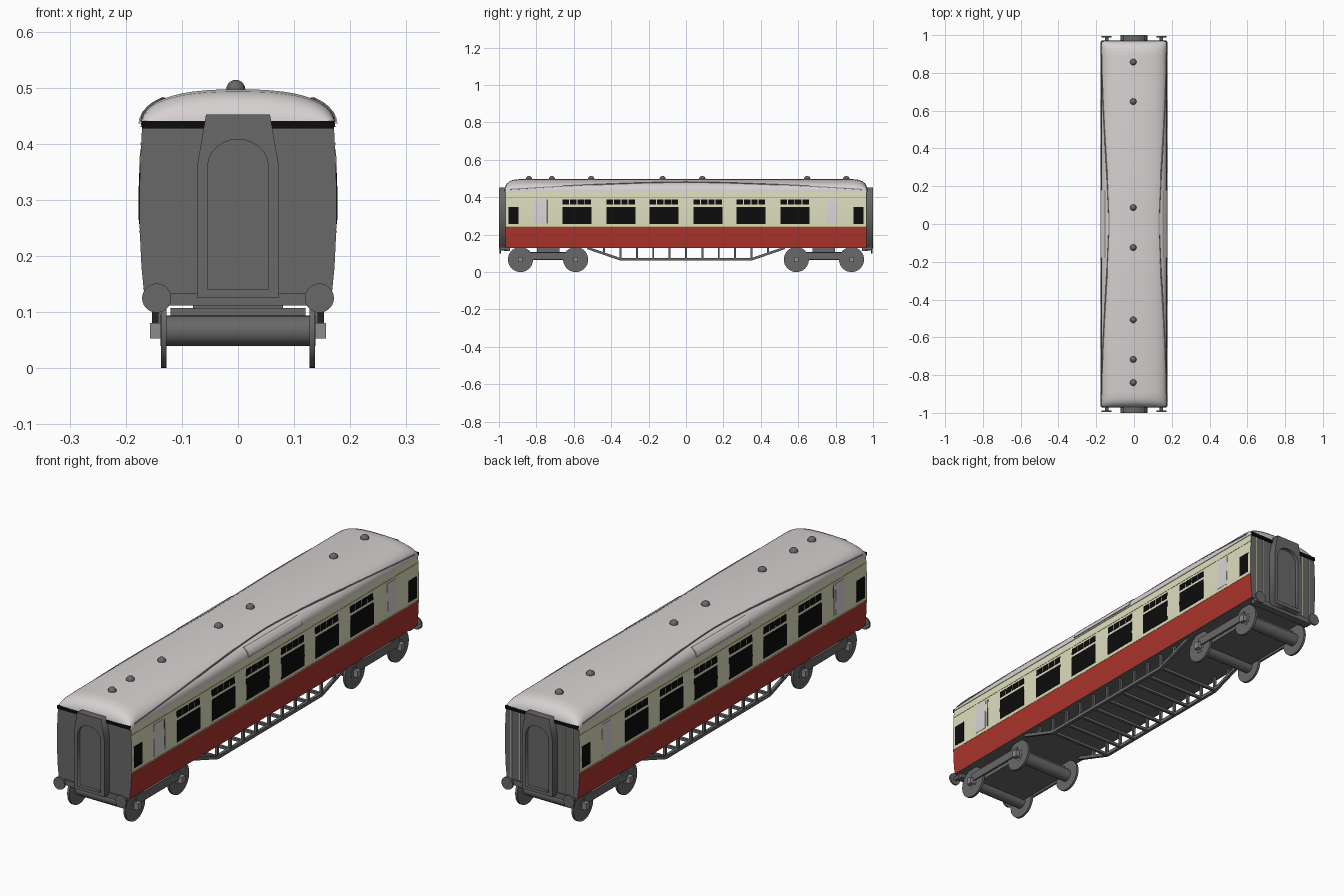
import bpy, bmesh, math
from mathutils import Matrix, Vector

if "Cube" in bpy.data.objects:
    bpy.data.objects.remove(bpy.data.objects["Cube"])


def mat(name, r, g, b):
    m = bpy.data.materials.new(name)
    m.diffuse_color = [(c / 255 / 12.92 if c < 11 else ((c / 255 + .055) / 1.055) ** 2.4)
                       for c in (r, g, b)] + [1]
    m.use_nodes = True
    m.node_tree.nodes["Principled BSDF"].inputs["Base Color"].default_value = m.diffuse_color
    return m


RED = mat("crimson", 172, 52, 44)
CREAM = mat("cream", 222, 222, 192)
ROOF = mat("roof_white", 214, 209, 208)
GREY = mat("dark_grey", 104, 104, 104)
BLACK = mat("black", 12, 12, 12)
DOOR = mat("door_grey", 218, 212, 214)
LINE = mat("lining", 188, 184, 130)
BOX = mat("axlebox_grey", 140, 140, 140)


def finish(name, bm, mats, smooth=None):
    bmesh.ops.recalc_face_normals(bm, faces=bm.faces)
    me = bpy.data.meshes.new(name)
    bm.to_mesh(me)
    bm.free()
    ob = bpy.data.objects.new(name, me)
    bpy.context.collection.objects.link(ob)
    for m in mats:
        me.materials.append(m)
    if smooth:
        bpy.ops.object.select_all(action='DESELECT')
        ob.select_set(True)
        bpy.context.view_layer.objects.active = ob
        bpy.ops.object.shade_smooth_by_angle(angle=math.radians(smooth))
    return ob


def add_box(bm, x0, x1, y0, y1, z0, z1):
    m = Matrix.Translation(((x0 + x1) / 2, (y0 + y1) / 2, (z0 + z1) / 2)) @ \
        Matrix.Diagonal((abs(x1 - x0), abs(y1 - y0), abs(z1 - z0), 1))
    bmesh.ops.create_cube(bm, size=1, matrix=m)


def add_cyl(bm, r, depth, loc, axis, seg=28):
    rot = Matrix.Rotation(math.pi / 2, 4, axis)
    bmesh.ops.create_cone(bm, cap_ends=True, segments=seg, radius1=r, radius2=r, depth=depth,
                          matrix=Matrix.Translation(loc) @ rot)


def loft(bm, rings, closed=True):
    rows = [[bm.verts.new(p) for p in ring] for ring in rings]
    n = len(rows[0])
    for a, b in zip(rows, rows[1:]):
        for i in range(n if closed else n - 1):
            j = (i + 1) % n
            bm.faces.new((a[i], a[j], b[j], b[i]))
    if closed:
        bm.faces.new(rows[0])
        bm.faces.new(rows[-1])


# Side wall curve: half width at a given height
PROFILE = [(.13, .167), (.18, .172), (.242, .175), (.30, .176), (.36, .1745), (.43, .171)]


def side_x(z):
    for (z0, x0), (z1, x1) in zip(PROFILE, PROFILE[1:]):
        if z <= z1 + 1e-6:
            return x0 + (x1 - x0) * (z - z0) / (z1 - z0)
    return PROFILE[-1][1]


# Body shell: red below the waist, cream above, grey ends and floor
bm = bmesh.new()
ring = [(x, z) for z, x in PROFILE] + [(-x, z) for z, x in reversed(PROFILE)]
loft(bm, [[(x, y, z) for x, z in ring] for y in (-.965, .965)])
bm.normal_update()
for f in bm.faces:
    if abs(f.normal.y) > .5 or abs(f.normal.z) > .8:
        f.material_index = 2
    else:
        f.material_index = 0 if f.calc_center_median().z < .242 else 1
finish("coach_body", bm, [RED, CREAM, GREY], 30)


# Thin plates that follow the curve of both sides
def panels(name, rects, m, lift=.0015):
    bm = bmesh.new()
    for y0, y1, z0, z1 in rects:
        zs = [z0] + [z for z, _ in PROFILE if z0 < z < z1] + [z1]
        for s in (-1, 1):
            sec = [(s * (side_x(z) + lift), z) for z in zs] + \
                  [(s * (side_x(z) - .002), z) for z in reversed(zs)]
            loft(bm, [[(x, y, z) for x, z in sec] for y in (y0, y1)])
    finish(name, bm, [m])


starts = [-.66, -.425, -.195, .04, .27, .505]
panels("main_windows", [(y, y + .155, .257, .348) for y in starts], BLACK)
panels("top_lights", [(y + i * .0395, y + i * .0395 + .0345, .36, .388)
                      for y in starts for i in range(4)], BLACK)
panels("end_windows", [(-.95, -.895, .257, .348), (.895, .95, .257, .348)], BLACK)
panels("door_panels", [(-.815, -.755, .257, .39), (.753, .813, .257, .39)], DOOR)
panels("door_edges", [(-.745, -.739, .26, .387)], GREY)
panels("lining_strips", [(-.965, .965, .398, .402), (-.965, .965, .241, .245)], LINE, .001)


# Roof: superellipse section with rounded-down ends
N, BASE, RISE, HALF = 2.5, .43, .067, .1735


def roof_section(y, h, w):
    pts = []
    for i in range(25):
        a = math.pi * i / 24
        c, s = math.cos(a), math.sin(a)
        pts.append((math.copysign(abs(c) ** (2 / N), c) * HALF * w, y,
                    BASE + RISE * h * abs(s) ** (2 / N)))
    return pts


ends = [(.970, .2, .985), (.966, .42, .99), (.958, .64, .995), (.945, .82, 1), (.925, .94, 1), (.89, 1, 1)]
bm = bmesh.new()
loft(bm, [roof_section(-y, h, w) for y, h, w in ends] +
     [roof_section(y, h, w) for y, h, w in reversed(ends)])
finish("roof", bm, [ROOF], 50)


def roof_x(z):
    return HALF * (1 - ((z - BASE) / RISE) ** N) ** (1 / N)


# Arched rain strips, low at the ends and high in the middle
bm = bmesh.new()
for s in (-1, 1):
    rings = []
    for i in range(33):
        y = -.94 + 1.88 * i / 32
        z = .442 + .038 * (1 - abs(y / .94) ** 1.6)
        x = roof_x(z)
        rings.append([(s * (x - .003), y, z - .003), (s * (x + .002), y, z - .002),
                      (s * (x + .001), y, z + .003), (s * (x - .004), y, z + .002)])
    loft(bm, rings)
finish("rain_strips", bm, [BOX])

# Raised boards on the roof edge
bm = bmesh.new()
for s in (-1, 1):
    zs = [.436, .446, .456, .466, .472]
    sec = [(s * (roof_x(z) + .004), z) for z in zs] + [(s * (roof_x(z) - .003), z) for z in reversed(zs)]
    loft(bm, [[(x, y, z) for x, z in sec] for y in (-.18, .18)])
finish("roof_boards", bm, [ROOF])

# Roof ventilators
bm = bmesh.new()
for y in (-.84, -.717, -.507, -.125, .087, .648, .857):
    bmesh.ops.create_uvsphere(bm, u_segments=16, v_segments=10, radius=.017,
                              matrix=Matrix.Translation((-.004, y, .497)))
finish("roof_vents", bm, [GREY], 60)


# Gangway connections: tapered frame with an arched opening and a recessed door
def gangway(name, s):
    outer = [(-.072, .125), (.072, .125), (.072, .365), (.057, .452), (-.057, .452), (-.072, .365)]
    arch = [(.054 * math.cos(a), .36 + .048 * math.sin(a))
            for a in [math.pi * i / 12 for i in range(13)]]
    inner = [(-.054, .14), (.054, .14)] + arch
    cu = bpy.data.curves.new(name, 'CURVE')
    cu.dimensions, cu.fill_mode, cu.extrude = '2D', 'BOTH', .0185
    for pts in (outer, inner):
        sp = cu.splines.new('POLY')
        sp.points.add(len(pts) - 1)
        for p, (x, z) in zip(sp.points, pts):
            p.co = (x, z, 0, 1)
        sp.use_cyclic_u = True
    tmp = bpy.data.objects.new(name + "_tmp", cu)
    bpy.context.collection.objects.link(tmp)
    me = bpy.data.meshes.new_from_object(tmp.evaluated_get(bpy.context.evaluated_depsgraph_get()))
    bpy.data.objects.remove(tmp)
    bm = bmesh.new()
    bm.from_mesh(me)
    bmesh.ops.remove_doubles(bm, verts=bm.verts, dist=1e-5)
    bm.transform(Matrix.Translation((0, s * .9815, 0)) @ Matrix.Rotation(math.pi / 2, 4, 'X'))
    for f in bm.faces:
        f.material_index = 0
    add_box(bm, -.06, .06, s * .96, s * .985, .135, .415)
    finish(name, bm, [GREY])


gangway("front_gangway", -1)
gangway("back_gangway", 1)

# Black strips under the roof ends, pale pipes on the back end
bm = bmesh.new()
for s in (-1, 1):
    add_box(bm, -.171, .171, s * .964, s * .9715, .427, .441)
finish("roof_end_strips", bm, [BLACK])
bm = bmesh.new()
for x in (-.145, -.105, .105, .145):
    add_box(bm, x - .002, x + .002, .964, .968, .14, .425)
finish("back_end_lines", bm, [CREAM])

# Buffer beams, buffers
bm = bmesh.new()
for s in (-1, 1):
    add_box(bm, -.15, .15, s * .94, s * .972, .112, .134)
    for x in (-.145, .145):
        add_cyl(bm, .009, .035, (x, s * .975, .125), 'X', 12)
        add_cyl(bm, .026, .008, (x, s * .992, .125), 'X', 28)
finish("buffers", bm, [GREY], 40)

# Bogies: wheels, thick axles, frame, bolster
bm = bmesh.new()
bx = bmesh.new()
for c in (-.7375, .7375):
    add_box(bm, -.12, .12, c - .147, c + .147, .065, .107)
    add_box(bm, -.08, .08, c - .06, c + .06, .10, .132)
    for s in (-1, 1):
        add_box(bm, s * .134, s * .143, c - .147, c + .147, .068, .104)
    for y in (c - .1475, c + .1475):
        add_cyl(bm, .027, .276, (0, y, .067), 'Y', 20)
        for s in (-1, 1):
            add_cyl(bm, .067, .010, (s * .132, y, .067), 'Y', 32)
            add_box(bx, s * .136, s * .157, y - .012, y + .012, .053, .081)
finish("bogies", bm, [GREY], 40)
finish("axleboxes", bx, [BOX])

# Underframe trusses with posts and cross beams
bm = bmesh.new()
path = [(-.53, .130), (-.35, .068), (.35, .068), (.53, .130)]
for s in (-1, 1):
    loft(bm, [[(s * .140, y, z - .007), (s * .153, y, z - .007), (s * .153, y, z + .007),
               (s * .140, y, z + .007)] for y, z in path])
    for i in range(-5, 6):
        y = i * .0875
        low = .068 if abs(y) < .35 else .068 + (abs(y) - .35) * .344
        add_box(bm, s * .141, s * .152, y - .005, y + .005, low, .132)
for i in range(-4, 5):
    add_box(bm, -.145, .145, i * .0875 - .006, i * .0875 + .006, .063, .074)
finish("underframe_truss", bm, [GREY])
